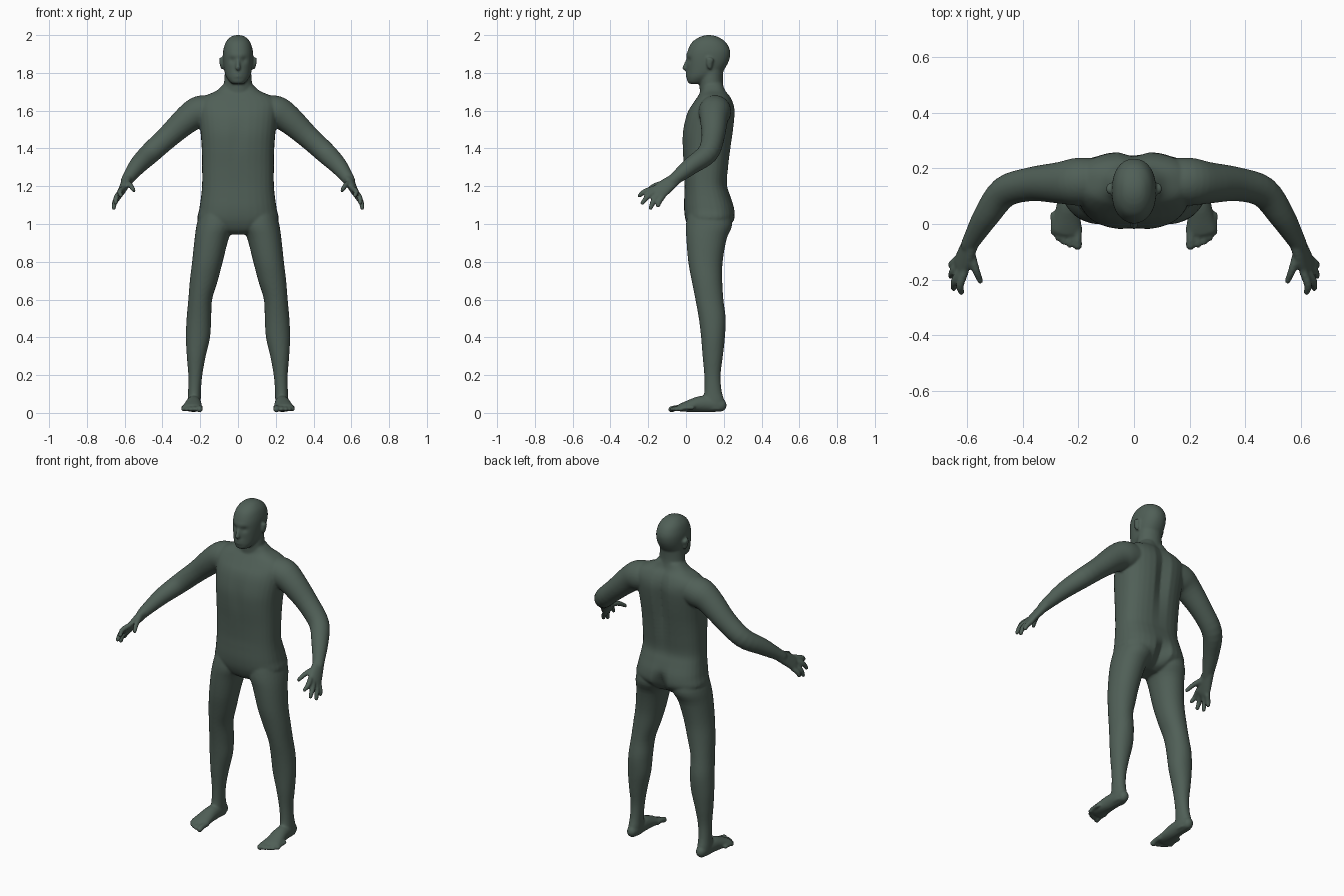
import bpy, bmesh
from math import cos, sin, pi, exp, radians
from mathutils import Vector

N = 32
bm = bmesh.new()


def spline(rows, steps=4):
    """Smooth interpolation through rows of numbers."""
    out = []
    for i in range(len(rows) - 1):
        a, b, c, d = (rows[max(i - 1, 0)], rows[i], rows[i + 1],
                      rows[min(i + 2, len(rows) - 1)])
        for k in range(steps):
            t = k / steps
            out.append([0.5 * (2 * q + (r - p) * t + (2 * p - 5 * q + 4 * r - s) * t * t
                               + (3 * q - p - 3 * r + s) * t ** 3)
                        for p, q, r, s in zip(a, b, c, d)])
    return out + [list(rows[-1])]


def skin(rings, mirror):
    """Close a stack of rings into a solid, optionally on both sides."""
    for s in ((1, -1) if mirror else (1,)):
        loops = [[bm.verts.new((s * p.x, p.y, max(p.z, 0.002))) for p in ring] for ring in rings]
        faces = [bm.faces.new((a[j], a[(j + 1) % N], b[(j + 1) % N], b[j]))
                 for a, b in zip(loops, loops[1:]) for j in range(N)]
        faces += [bm.faces.new(loops[0][::-1]), bm.faces.new(loops[-1])]
        bmesh.ops.recalc_face_normals(bm, faces=faces)


def stack(rows, power=2.0, mirror=False, shape=None):
    """Horizontal sections: z, centre x, half width, front y, back y."""
    rings = []
    for z, cx, hx, yf, yb in spline(rows):
        ring = []
        for j in range(N):
            c, s = cos(2 * pi * j / N), sin(2 * pi * j / N)
            x = cx + hx * (1 if c > 0 else -1) * abs(c) ** (2 / power)
            y = (yf + yb) / 2 + (yb - yf) / 2 * (1 if s > 0 else -1) * abs(s) ** (2 / power)
            p = Vector((x, y, z))
            if shape:
                p.y += shape(p, s)
            ring.append(p)
        rings.append(ring)
    skin(rings, mirror)


def tube(rows, side=(0, 0, 1), mirror=True):
    """Round-ended limb along a path: x, y, z, radius along side, other radius."""
    rows = spline([r if len(r) == 5 else (*r, r[3]) for r in rows])
    pts = [Vector(r[:3]) for r in rows]
    rings = []

    def ring(c, t, ru, rv):
        u = Vector(side)
        u = (u - t * u.dot(t)).normalized()
        v = t.cross(u)
        rings.append([c + u * ru * cos(2 * pi * j / N) + v * rv * sin(2 * pi * j / N)
                      for j in range(N)])

    last = len(pts) - 1
    for i, (c, r) in enumerate(zip(pts, rows)):
        t = (pts[min(i + 1, last)] - pts[max(i - 1, 0)]).normalized()
        ru, rv = r[3:]
        cap = min(ru, rv)
        if i == 0:
            for a in (80, 55, 28):
                k = radians(a)
                ring(c - t * cap * sin(k), t, ru * cos(k), rv * cos(k))
        ring(c, t, ru, rv)
        if i == last:
            for a in (28, 55, 80):
                k = radians(a)
                ring(c + t * cap * sin(k), t, ru * cos(k), rv * cos(k))
    skin(rings, mirror)


def bump(v, centre, width):
    return exp(-((v - centre) / width) ** 2)


# Torso with spine furrow, buttock cleft and chest furrow
def torso_shape(p, s):
    if s > 0:
        return -s * bump(p.x, 0, 0.03) * (0.024 * bump(p.z, 1.5, 0.2) + 0.04 * bump(p.z, 1.02, 0.06))
    return -s * 0.006 * bump(p.x, 0, 0.03) * bump(p.z, 1.47, 0.1)


stack([(0.945, 0, .06, .05, .16), (0.97, 0, .15, .02, .21), (1.02, 0, .212, -.002, .257),
       (1.08, 0, .205, -.010, .258), (1.15, 0, .195, -.009, .235), (1.21, 0, .19, -.008, .218),
       (1.30, 0, .19, -.012, .225), (1.40, 0, .192, -.019, .238), (1.48, 0, .198, -.019, .25),
       (1.55, 0, .206, -.006, .258), (1.60, 0, .21, .012, .26), (1.64, 0, .21, .038, .252),
       (1.675, 0, .18, .062, .235), (1.705, 0, .115, .08, .212), (1.74, 0, .076, .085, .198)],
      2.5, shape=torso_shape)

# Neck
stack([(1.62, 0, .09, .075, .23), (1.70, 0, .08, .073, .205), (1.76, 0, .073, .07, .195),
       (1.84, 0, .068, .07, .2)])


# Head with eye sockets, brow and lips
def face_shape(p, s):
    if s > 0:
        return 0
    eyes = bump(abs(p.x), .033, .016) * bump(p.z, 1.868, .014)
    brow = bump(p.x, 0, .05) * bump(p.z, 1.893, .012)
    lips = bump(p.x, 0, .025) * (bump(p.z, 1.797, .008) + bump(p.z, 1.781, .007))
    return -s * (0.013 * eyes - 0.004 * brow - 0.007 * lips)


stack([(1.742, 0, .03, .02, .08), (1.752, 0, .043, .008, .11), (1.775, 0, .06, .005, .15),
       (1.80, 0, .07, .005, .188), (1.84, 0, .077, .004, .216), (1.88, 0, .080, .003, .232),
       (1.92, 0, .078, .010, .233), (1.96, 0, .066, .030, .213), (1.985, 0, .046, .062, .18),
       (1.996, 0, .028, .09, .152), (2.0, 0, .01, .11, .13)], 2.2, shape=face_shape)

# Nose and ears
tube([(0, .008, 1.872, .007), (0, -.002, 1.845, .010), (0, -.006, 1.826, .014)], (1, 0, 0), False)
tube([(.083, .128, 1.826, .010, .008), (.088, .124, 1.845, .016, .009),
      (.090, .128, 1.872, .020, .010)], (0, 1, 0))

# Legs
stack([(1.10, .11, .08, .02, .225), (1.00, .118, .1, .0, .245), (.92, .14, .09, .002, .215),
       (.80, .162, .081, .012, .194), (.70, .181, .074, .03, .192), (.60, .2, .063, .05, .198),
       (.50, .207, .065, .068, .21), (.40, .212, .064, .08, .206), (.30, .221, .05, .088, .195),
       (.20, .226, .037, .097, .183), (.12, .23, .034, .098, .188), (.06, .232, .035, .09, .203),
       (.015, .232, .033, .10, .2)], 2.1, mirror=True)

# Feet and toes
tube([(.232, .185, .040, .030, .034), (.232, .15, .045, .036, .040), (.235, .08, .047, .041, .043),
      (.240, .01, .035, .050, .030), (.243, -.025, .028, .054, .022)], (1, 0, 0))
for x, tip, r in ((.203, -.077, .017), (.230, -.074, .0125), (.252, -.064, .012),
                  (.272, -.05, .012), (.289, -.03, .0115)):
    tube([(x, tip + .065, .028, r), (x, tip + .025, .026, r * .9), (x, tip, .019, r)])

# Arms
tube([(.12, .155, 1.60, .08), (.2, .152, 1.593, .086), (.265, .148, 1.557, .075),
      (.37, .143, 1.462, .061), (.465, .115, 1.375, .056), (.53, .03, 1.31, .047),
      (.575, -.045, 1.25, .035), (.592, -.075, 1.225, .030)], (0, 1, .3))

# Palms
ACROSS = (.36, .72, -.6)
tube([(.583, -.055, 1.238, .033, .027), (.60, -.10, 1.205, .042, .024),
      (.62, -.145, 1.168, .046, .019), (.626, -.158, 1.158, .042, .015)], ACROSS)

# Fingers and thumbs: knuckle, middle joint, tip
for knuckle, middle, tip in (
        ((.607, -.170, 1.188), (.625, -.218, 1.172), (.620, -.246, 1.150)),
        ((.616, -.156, 1.174), (.643, -.203, 1.145), (.648, -.231, 1.110)),
        ((.624, -.140, 1.158), (.650, -.172, 1.122), (.658, -.187, 1.084)),
        ((.632, -.124, 1.143), (.651, -.142, 1.118), (.659, -.148, 1.096)),
        ((.592, -.095, 1.215), (.570, -.160, 1.205), (.552, -.205, 1.178))):
    r = .019 if knuckle[1] > -.1 else .0145
    tube([(*knuckle, r), (*middle, .0145), (*tip, .011)], ACROSS)

# Fuse all parts into one smooth body
mesh = bpy.data.meshes.new("body")
bm.to_mesh(mesh)
bm.free()
body = bpy.data.objects.new("body", mesh)
bpy.context.collection.objects.link(body)
fuse = body.modifiers.new("fuse", 'REMESH')
fuse.mode = 'VOXEL'
fuse.voxel_size = 0.0065
fuse.use_smooth_shade = True
soft = body.modifiers.new("soften", 'SMOOTH')
soft.factor = 0.5
soft.iterations = 4

skin_mat = bpy.data.materials.new("dark_green")
skin_mat.diffuse_color = (0.08, 0.115, 0.095, 1)
mesh.materials.append(skin_mat)
